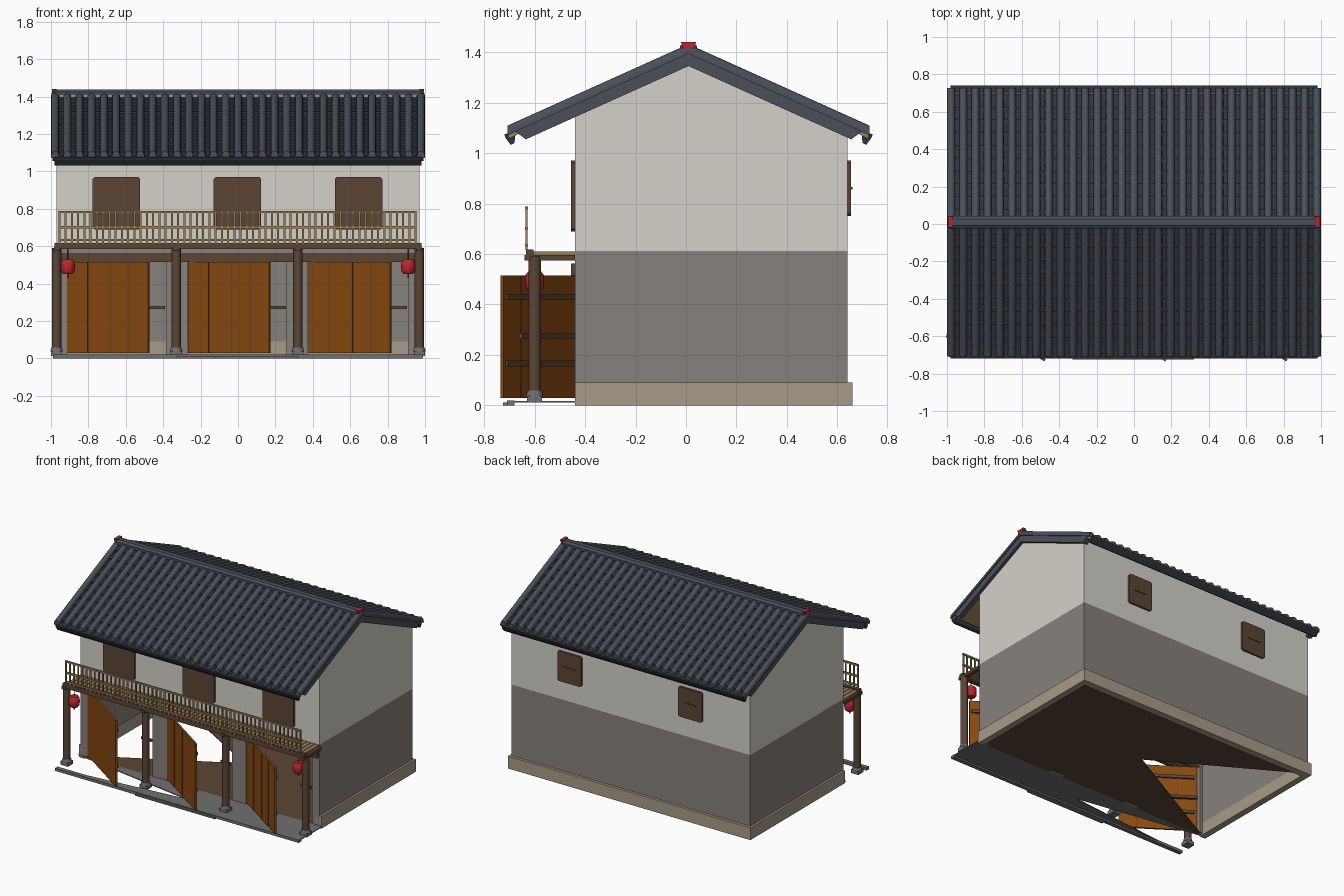
import bpy, bmesh, math

cube = bpy.data.objects.get("Cube")
if cube:
    bpy.data.objects.remove(cube, do_unlink=True)


def material(name, rgb):
    m = bpy.data.materials.new(name)
    m.use_nodes = True
    m.diffuse_color = (*rgb, 1)
    m.node_tree.nodes["Principled BSDF"].inputs["Base Color"].default_value = (*rgb, 1)
    return m


SLATE = material("slate tile", (0.07, 0.078, 0.1))
DARK = material("dark slate", (0.03, 0.033, 0.043))
PLASTER = material("off white plaster", (0.66, 0.64, 0.58))
GREY = material("warm grey wall", (0.24, 0.222, 0.2))
TAN = material("tan plinth", (0.39, 0.33, 0.245))
BROWN = material("brown wood", (0.105, 0.06, 0.036))
ORANGE = material("orange door wood", (0.25, 0.068, 0.005))
RED = material("red", (0.5, 0.02, 0.026))
LIGHT = material("light wood", (0.32, 0.21, 0.09))
STONE = material("grey stone", (0.16, 0.16, 0.16))


def loft(bm, rings):
    """Join matching rings of points into a closed solid."""
    vs = [[bm.verts.new(p) for p in r] for r in rings]
    n = len(vs[0])
    for a, b in zip(vs, vs[1:]):
        for i in range(n):
            bm.faces.new((a[i], a[(i + 1) % n], b[(i + 1) % n], b[i]))
    bm.faces.new(vs[0])
    bm.faces.new(vs[-1])


def build(name, mat, solids):
    bm = bmesh.new()
    for rings in solids:
        loft(bm, rings)
    bmesh.ops.recalc_face_normals(bm, faces=bm.faces)
    me = bpy.data.meshes.new(name)
    bm.to_mesh(me)
    bm.free()
    me.materials.append(mat)
    ob = bpy.data.objects.new(name, me)
    bpy.context.collection.objects.link(ob)
    return ob


def box(x0, x1, y0, y1, z0, z1):
    return [[(x0, y0, z), (x1, y0, z), (x1, y1, z), (x0, y1, z)] for z in (z0, z1)]


def across(yz, x0, x1):
    return [[(x, y, z) for y, z in yz] for x in (x0, x1)]


def turned(x, y, profile, n=12):
    return [[(x + r * math.cos(2 * math.pi * i / n), y + r * math.sin(2 * math.pi * i / n), z)
             for i in range(n)] for r, z in profile]


def sheet(name, mat, x, y0, y1, z, cx, cy):
    """Thin floor fanned about one point, open towards -x."""
    corners = [(-x, y0), (x, y0), (x, y1), (-x, y1)]
    tris = [[corners[i], corners[i + 1], (cx, cy)] for i in range(3)]
    build(name, mat, [[[(px, py, h) for px, py in t] for h in (z - 0.006, z)] for t in tris])


# Ground storey walls and plinth
WX, WF, WB, T = 0.97, -0.44, 0.64, 0.03
piers = [(-0.97, -0.915), (-0.385, -0.27), (0.26, 0.375), (0.91, 0.97)]
build("ground_walls", GREY,
      [box(-WX, -WX + T, WF, WB, 0.09, 0.612), box(WX - T, WX, WF, WB, 0.09, 0.612),
       box(-WX, WX, WB - T, WB, 0.09, 0.612), box(-WX, WX, WF, WF + T, 0.515, 0.612)]
      + [box(a, b, WF, WF + T, 0.01, 0.52) for a, b in piers])
build("plinth", TAN,
      [box(-0.985, -0.938, WF, 0.66, 0, 0.09), box(0.938, 0.985, WF, 0.66, 0, 0.09),
       box(-0.985, 0.985, 0.608, 0.66, 0, 0.09)])
sheet("ground_floor", BROWN, 0.96, WF, WB, 0.018, 0, 0.08)
sheet("porch_floor", STONE, 0.99, -0.7, WF, 0.018, 0, -0.6)
build("porch_kerb", STONE, [box(-0.99, 0.99, -0.71, -0.68, 0, 0.02),
                            box(-0.33, 0.32, -0.725, -0.705, 0, 0.012)])

# Upper storey with its gables
RY, RZ, SLOPE = 0.01, 1.43, 0.45
def roof_z(y, h):
    return RZ - SLOPE * abs(y - RY) + h
build("upper_walls", PLASTER, [across(
    [(WF, 0.612), (WB, 0.612), (WB, roof_z(WB, -0.06)), (RY, roof_z(RY, -0.06)),
     (WF, roof_z(WF, -0.06))], -WX, WX)])

# Roof: every point is given as x, distance from the ridge, height above the slope
def on_roof(x, d, h, s):
    return (x, RY + s * d, RZ - SLOPE * d + h)

sheathing, courses, tubes, barges, fascia, discs = [], [], [], [], [], []
EAVE, COURSES, TUBES = 0.718, 10, 31
for s in (-1, 1):
    sheathing.append([[on_roof(x, d, h, s) for x, h in
                       ((-0.985, -0.05), (0.985, -0.05), (0.985, -0.036), (-0.985, -0.036))]
                      for d in (0, 0.712)])
    step = 0.685 / COURSES
    for k in range(COURSES):
        d0, d1 = k * step, (k + 1) * step
        courses.append([[on_roof(x, d, h, s) for d, h in
                         ((d0, -0.04), (d1, -0.04), (d1, -0.018), (d0, -0.03))]
                        for x in (-0.99, 0.99)])
    for k in range(TUBES):
        cx = -0.978 + 1.956 * k / (TUBES - 1)
        arc = [(cx + 0.021 * math.cos(a), -0.024 + 0.026 * math.sin(a))
               for a in [math.pi * i / 6 for i in range(7)]]
        arc += [(cx - 0.021, -0.036), (cx + 0.021, -0.036)]
        tubes.append([[on_roof(x, d, h, s) for x, h in arc] for d in (0, EAVE)])
    for e in (-1, 1):
        barges.append([[on_roof(e * x, d, h, s) for d, h in
                        ((0, -0.02), (0.7, -0.02), (0.645, -0.085), (0, -0.085))]
                       for x in (0.955, 0.992)])
    fascia.append(across([(RY + s * d, z) for d, z in
                          ((0.685, 1.085), (0.73, 1.075), (0.725, 1.06), (0.705, 1.033),
                           (0.69, 1.04))], -0.98, 0.98))
build("roof_sheathing", LIGHT, sheathing)
build("valley_tiles", DARK, courses)
tiles = build("cover_tiles", SLATE, tubes)
build("barge_boards", SLATE, barges)
build("eave_fascia", DARK, fascia)
build("ridge_cap", SLATE, [across(
    [(RY - 0.034, 1.405), (RY - 0.034, 1.425), (RY - 0.018, 1.437), (RY + 0.018, 1.437),
     (RY + 0.034, 1.425), (RY + 0.034, 1.405)], -0.985, 0.985)])
build("ridge_ends", RED, [across(
    [(RY - 0.03, 1.441), (RY + 0.03, 1.441), (RY + 0.012, 1.39), (RY - 0.012, 1.39)],
    e * 0.97, e * 0.995) for e in (-1, 1)])

# Windows with clipped corners
def shutter(cx, w, z0, z1, y0, y1):
    c = 0.01
    pts = [(-w + c, z0), (w - c, z0), (w, z0 + c), (w, z1 - c), (w - c, z1),
           (-w + c, z1), (-w, z1 - c), (-w, z0 + c)]
    return [[(cx + x, y, z) for x, z in pts] for y in (y0, y1)]

fronts, backs = (-0.65, -0.003, 0.645), (-0.49, 0.49)
build("front_windows", BROWN, [shutter(x, 0.127, 0.69, 0.97, -0.456, WF) for x in fronts])
build("back_windows", BROWN, [shutter(x, 0.097, 0.75, 0.97, WB, 0.654) for x in backs]
      + [box(x - 0.05, x + 0.05, WB, 0.66, 0.855, 0.865) for x in backs])

# Porch columns, beams and stone bases
cols = (-0.97, -0.33, 0.32, 0.97)
PY = -0.6
build("porch_columns", BROWN, [turned(x, PY, ((0.025, 0.04), (0.025, 0.59))) for x in cols])
build("column_bases", STONE,
      [box(x - 0.03, x + 0.03, PY - 0.03, PY + 0.03, 0.012, 0.038) for x in cols]
      + [turned(x, PY, ((0.034, 0.038), (0.028, 0.058))) for x in cols])
build("porch_beams", BROWN,
      [box(-0.98, 0.98, -0.635, -0.605, 0.585, 0.618), box(-0.96, 0.96, -0.456, WF, 0.515, 0.562)]
      + [box(x - 0.015, x + 0.015, -0.64, WF, 0.575, 0.597) for x in cols])

# Balcony deck and railing
slats = 60
build("balcony_deck", LIGHT,
      [box(-0.97 + 1.94 * k / slats, -0.97 + 1.94 * (k + 0.85) / slats, -0.605, WF, 0.597, 0.61)
       for k in range(slats)])
bars = 58
build("balcony_railing", LIGHT,
      [box(-0.96, 0.955, -0.638, -0.626, z, z + 0.012) for z in (0.628, 0.695, 0.777)]
      + [box(x - 0.005, x + 0.005, -0.636, -0.628, 0.615, 0.78)
         for x in [-0.955 + 1.905 * k / (bars - 1) for k in range(bars)]])

# Open doors: u runs along the leaf, v through its thickness
ANGLE = math.atan2(-0.295, 0.435)
CA, SA = math.cos(ANGLE), math.sin(ANGLE)
def leaf(hx, u0, u1, v0, v1, z0, z1):
    return [[(hx + u * CA - v * SA, WF + u * SA + v * CA, z)
             for u, v in ((u0, v0), (u1, v0), (u1, v1), (u0, v1))] for z in (z0, z1)]

hinges = (-0.915, -0.268, 0.378)
build("doors", ORANGE, [leaf(h, 0, 0.525, 0, 0.014, 0.03, 0.515) for h in hinges])
build("door_seams", BROWN,
      [leaf(h, u, u + 0.005, -0.001, 0.015, 0.03, 0.515) for h in hinges
       for u in (0.13, 0.28, 0.4)])
build("door_battens", BROWN,
      [leaf(h, 0.02, 0.51, 0.014, 0.026, z, z + 0.022) for h in hinges for z in (0.155, 0.42)]
      + [leaf(h, 0.0, 0.42, 0.014, 0.034, 0.265, 0.285) for h in hinges]
      + [box(h + 0.43, h + 0.525, WF + 0.005, WF + 0.02, 0.265, 0.28) for h in hinges])

# Hanging lanterns
lx = (-0.91, 0.91)
body = build("lanterns", RED, [turned(x, PY, (
    (0.026, 0.452), (0.036, 0.465), (0.038, 0.49), (0.036, 0.517), (0.026, 0.53)), 16) for x in lx])
build("lantern_cords", BROWN, [turned(x, PY, ((0.003, 0.53), (0.003, 0.6)), 6) for x in lx])
build("lantern_tassels", RED, [turned(x, PY, ((0.004, 0.43), (0.004, 0.452)), 6) for x in lx])

# Soft shading on the rounded parts only
bpy.ops.object.select_all(action='DESELECT')
for ob in (tiles, body, bpy.data.objects["porch_columns"]):
    ob.select_set(True)
    bpy.context.view_layer.objects.active = ob
bpy.ops.object.shade_smooth_by_angle(angle=math.radians(40))
bpy.ops.object.select_all(action='DESELECT')
